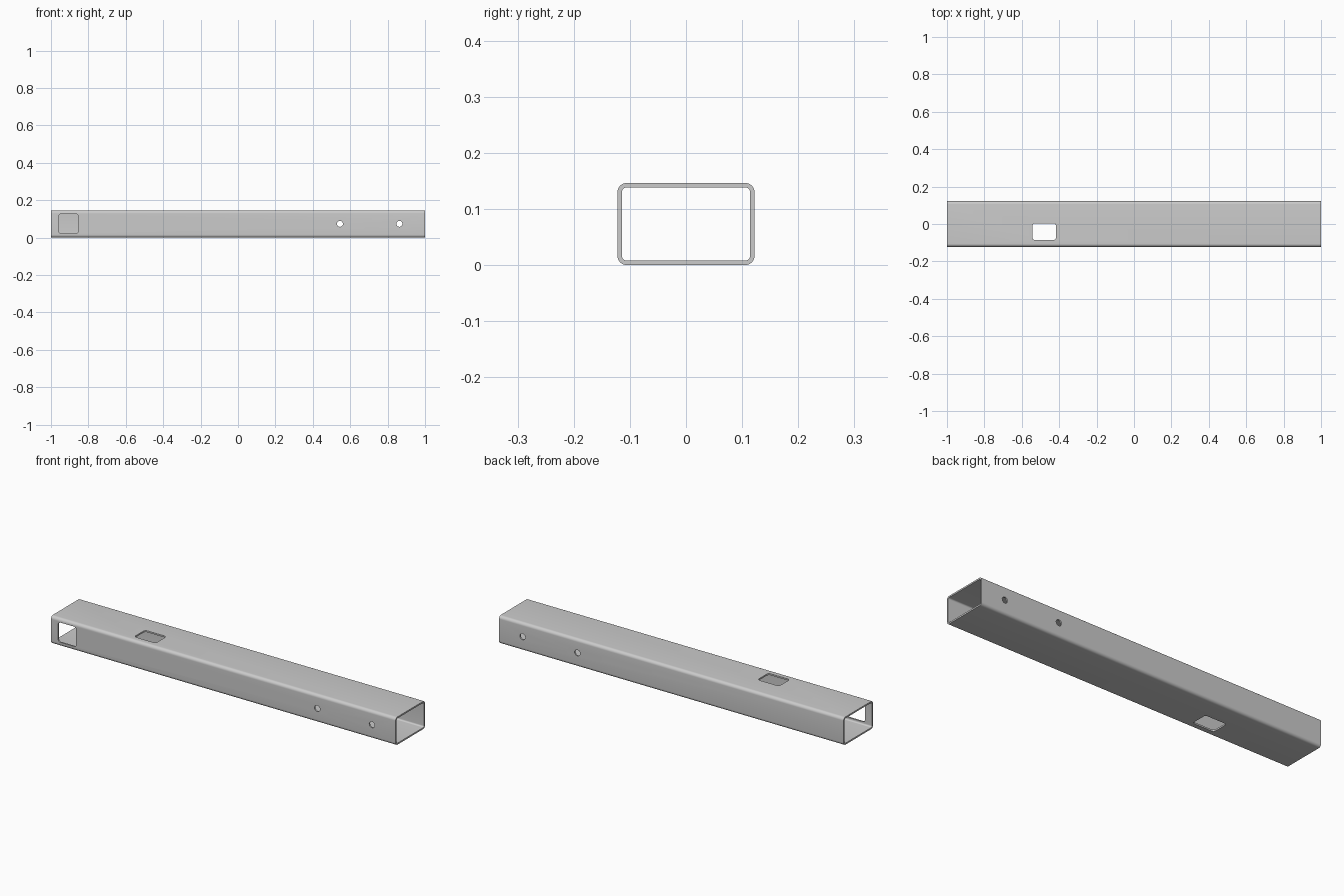
import bpy, bmesh
from math import cos, sin, pi
from mathutils import Vector

if "Cube" in bpy.data.objects:
    bpy.data.objects.remove(bpy.data.objects["Cube"])

LENGTH, WIDTH, HEIGHT, WALL = 2.0, 0.244, 0.146, 0.008
MID = HEIGHT / 2


def rounded_rect(w, h, r, seg=8):
    """Corner-rounded outline, counter-clockwise, centred on the origin."""
    corners = [(1, 1), (-1, 1), (-1, -1), (1, -1)]
    return [(sx * (w / 2 - r) + r * cos((i + k / seg) * pi / 2),
             sy * (h / 2 - r) + r * sin((i + k / seg) * pi / 2))
            for i, (sx, sy) in enumerate(corners) for k in range(seg + 1)]


def to_object(name, bm):
    bmesh.ops.recalc_face_normals(bm, faces=bm.faces)
    mesh = bpy.data.meshes.new(name)
    bm.to_mesh(mesh)
    bm.free()
    ob = bpy.data.objects.new(name, mesh)
    bpy.context.collection.objects.link(ob)
    return ob


def prism(name, outline, start, u, v, sweep):
    """Sweep an outline, laid out on axes u and v, into a closed solid."""
    start, u, v = Vector(start), Vector(u), Vector(v)
    bm = bmesh.new()
    face = bm.faces.new([bm.verts.new(start + u * a + v * b) for a, b in outline])
    ext = bmesh.ops.extrude_face_region(bm, geom=[face], use_keep_orig=True)
    moved = [e for e in ext["geom"] if isinstance(e, bmesh.types.BMVert)]
    bmesh.ops.translate(bm, verts=moved, vec=Vector(sweep))
    return to_object(name, bm)


# Hollow rectangular tube, open at both ends
bm = bmesh.new()
loops = [[[bm.verts.new((x, y, z + MID)) for y, z in outline]
          for outline in (rounded_rect(WIDTH, HEIGHT, 0.016),
                          rounded_rect(WIDTH - 2 * WALL, HEIGHT - 2 * WALL, 0.008))]
         for x in (-LENGTH / 2, LENGTH / 2)]
(lo, li), (ro, ri) = loops
for a, b in ((lo, ro), (ro, ri), (ri, li), (li, lo)):
    for i in range(len(a)):
        j = (i + 1) % len(a)
        bm.faces.new((a[i], a[j], b[j], b[i]))
tube = to_object("rectangular_tube", bm)

X, Y, Z = (1, 0, 0), (0, 1, 0), (0, 0, 1)
cutters = []

# Square window in the front wall only
cutters.append(prism("front_window_cutter", rounded_rect(0.104, 0.104, 0.012),
                     (-0.906, -0.2, MID + 0.001), X, Z, (0, 0.15, 0)))

# Rectangular slot through top and bottom walls
cutters.append(prism("vertical_slot_cutter", rounded_rect(0.125, 0.09, 0.014),
                     (-0.48, -0.041, -0.1), X, Y, (0, 0, 0.4)))

# Bolt holes through front and back walls
circle = [(0.016 * cos(2 * pi * i / 32), 0.016 * sin(2 * pi * i / 32)) for i in range(32)]
for x in (0.545, 0.863):
    cutters.append(prism("bolt_hole_cutter", circle, (x, -0.2, MID + 0.001), X, Z, (0, 0.4, 0)))

bpy.context.view_layer.objects.active = tube
tube.select_set(True)
for cutter in cutters:
    mod = tube.modifiers.new(cutter.name, "BOOLEAN")
    mod.operation, mod.solver, mod.object = "DIFFERENCE", "EXACT", cutter
    bpy.ops.object.modifier_apply(modifier=mod.name)
    bpy.data.objects.remove(cutter)

bpy.ops.object.shade_smooth_by_angle(angle=pi / 6)
